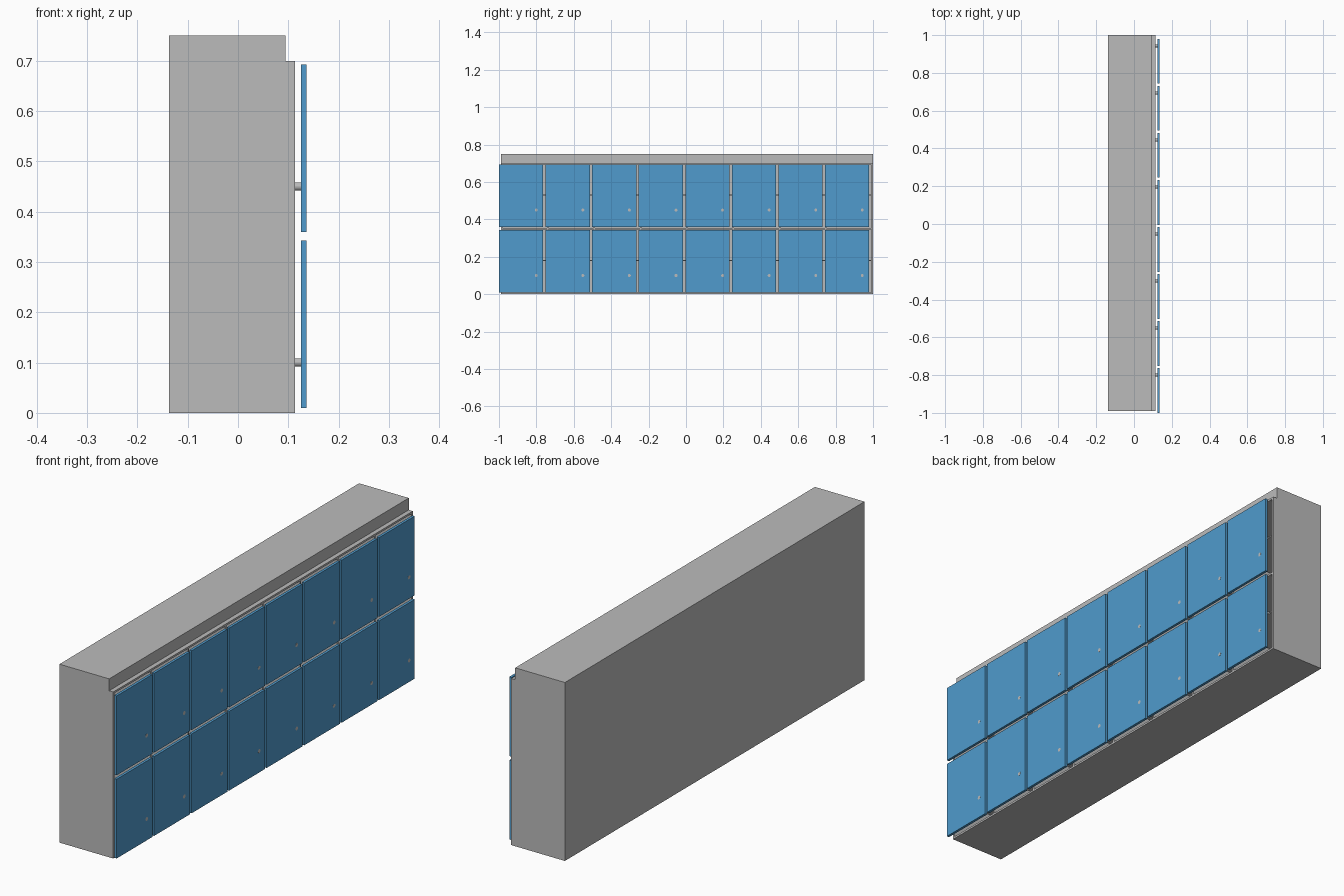
import bpy, math

if "Cube" in bpy.data.objects:
    bpy.data.objects.remove(bpy.data.objects["Cube"])


def material(name, rgb):
    m = bpy.data.materials.new(name)
    m.diffuse_color = (*rgb, 1)
    m.use_nodes = True
    m.node_tree.nodes["Principled BSDF"].inputs["Base Color"].default_value = m.diffuse_color
    return m


GREY = material("light grey", (0.50, 0.50, 0.50))
BLUE = material("door blue", (0.08, 0.33, 0.61))


def box(name, lo, hi, mat):
    bpy.ops.mesh.primitive_cube_add(size=1, location=[(a + b) / 2 for a, b in zip(lo, hi)])
    o = bpy.context.object
    o.name = name
    o.scale = [b - a for a, b in zip(lo, hi)]
    bpy.ops.object.transform_apply(location=False, rotation=False, scale=True)
    o.data.materials.append(mat)
    return o


X0, X1 = -0.137, 0.113       # carcass depth
Y0, Y1 = -0.99, 1.0          # carcass width
T = 0.008                    # panel thickness
COLS, PITCH, GAP = 8, 0.249, 0.0125
cell = (Y1 - Y0 - T) / COLS

# Carcass: back, ends and dividers, floor, middle and top panels, crown
box("back_panel", (X0, Y0, 0), (X0 + T, Y1, 0.70), GREY)
for i in range(COLS + 1):
    y = Y0 + i * cell
    name = "end_panel" if i in (0, COLS) else "divider"
    box(name, (X0 + T, y, 0), (X1, y + T, 0.70), GREY)
for i in range(COLS):
    ya, yb = Y0 + i * cell + T, Y0 + (i + 1) * cell
    for name, z in (("floor_panel", 0), ("middle_panel", 0.347), ("top_panel", 0.70 - T)):
        box(name, (X0 + T, ya, z), (X1, yb, z + T), GREY)
    # Thin inner shelf in each compartment
    for z in (0.178, 0.528):
        box("inner_shelf", (X0 + T, ya, z), (0.105, yb, z + 0.005), GREY)
box("crown", (X0, Y0, 0.70), (0.094, Y1, 0.75), GREY)

# Doors standing just in front of the carcass, each with a small lock
for i in range(COLS):
    ya = -1.0 + i * PITCH
    yb = ya + PITCH - GAP
    for z in (0.010, 0.360):
        box("door", (0.125, ya, z), (0.136, yb, z + 0.333), BLUE)
        bpy.ops.mesh.primitive_cylinder_add(
            vertices=12, radius=0.008, depth=0.024,
            location=(0.1243, yb - 0.037, z + 0.09), rotation=(0, math.pi / 2, 0))
        lock = bpy.context.object
        lock.name = "door_lock"
        lock.data.materials.append(GREY)
